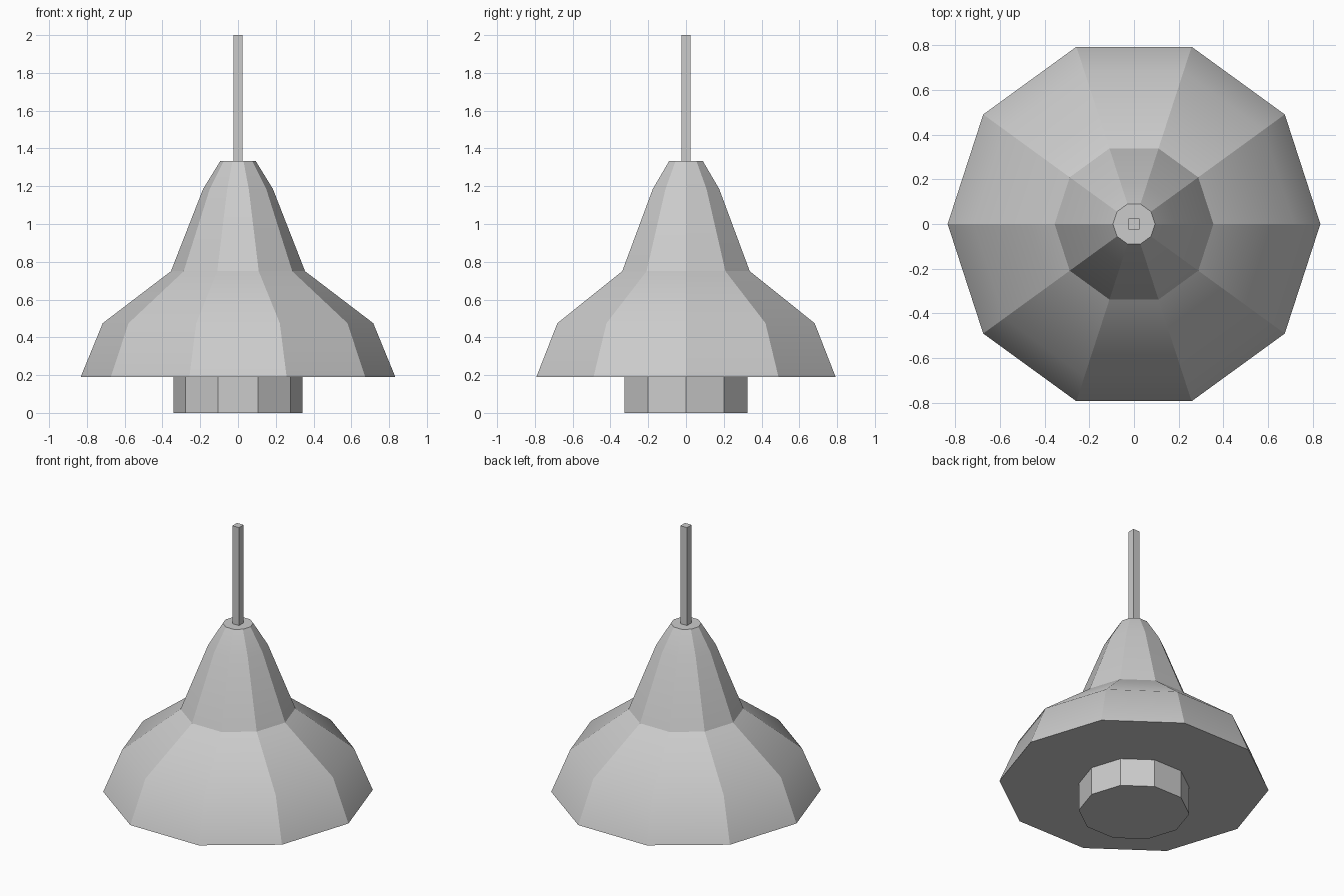
import bpy, bmesh
from math import cos, sin, pi

if "Cube" in bpy.data.objects:
    bpy.data.objects.remove(bpy.data.objects["Cube"])

SIDES = 10


def lathe(name, profile, sides=SIDES, smooth_rings=(), turn=0.0):
    """Closed faceted solid from (radius, z) rings; listed rings are shaded smooth."""
    bm = bmesh.new()
    rings = [[bm.verts.new((r * cos(2 * pi * i / sides + turn),
                            r * sin(2 * pi * i / sides + turn), z))
              for i in range(sides)] for r, z in profile]
    for low, high in zip(rings, rings[1:]):
        for i in range(sides):
            j = (i + 1) % sides
            bm.faces.new((low[i], low[j], high[j], high[i])).smooth = bool(smooth_rings)
    bm.faces.new(rings[0][::-1])
    bm.faces.new(rings[-1])
    soft = [set(rings[k]) for k in smooth_rings]
    for e in bm.edges:
        e.smooth = any(set(e.verts) <= s for s in soft)
    mesh = bpy.data.meshes.new(name)
    bm.to_mesh(mesh)
    bm.free()
    obj = bpy.data.objects.new(name, mesh)
    bpy.context.collection.objects.link(obj)
    return obj


# Flared shade, closed underneath
lathe("lamp_shade", [(0.833, 0.19), (0.716, 0.475), (0.355, 0.75),
                     (0.185, 1.185), (0.094, 1.333)], smooth_rings=(1, 3))

# Short drum below the shade
lathe("light_drum", [(0.342, 0.0), (0.342, 0.19)])

# Square hanging rod
lathe("hanging_rod", [(0.025 * 2 ** 0.5, 1.333), (0.025 * 2 ** 0.5, 2.0)],
      sides=4, turn=pi / 4)
